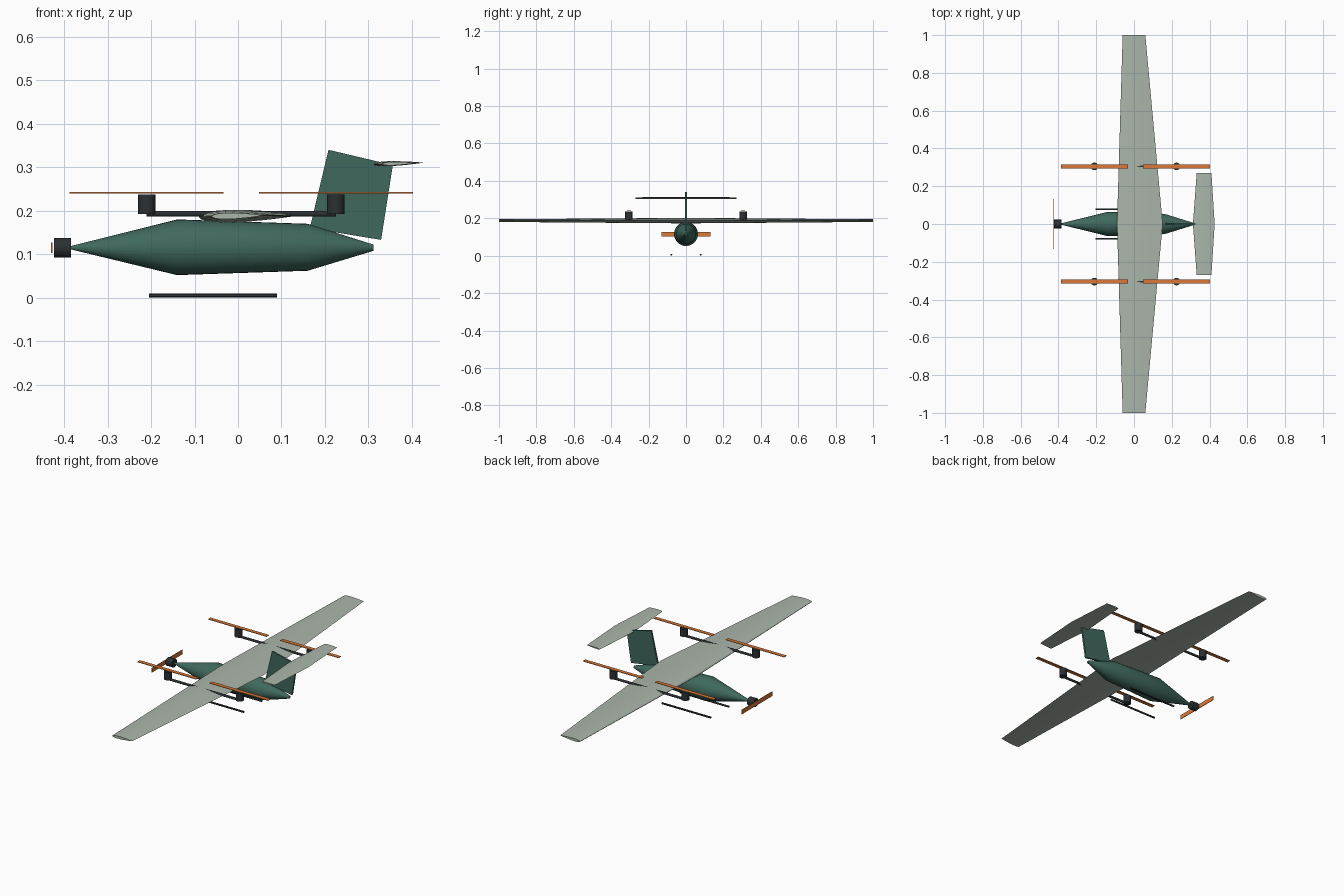
import bpy, bmesh, math
from mathutils import Matrix, Vector

if "Cube" in bpy.data.objects:
    bpy.data.objects.remove(bpy.data.objects["Cube"])


def material(name, rgb):
    m = bpy.data.materials.new(name)
    m.diffuse_color = (*rgb, 1)
    m.use_nodes = True
    m.node_tree.nodes["Principled BSDF"].inputs["Base Color"].default_value = m.diffuse_color
    return m


GREEN = material("green", (0.05, 0.14, 0.11))
PALE = material("pale_grey", (0.41, 0.47, 0.41))
ORANGE = material("orange", (0.70, 0.19, 0.04))
DARK = material("dark", (0.025, 0.03, 0.033))


def finish(name, bm, mat, smooth=True):
    bmesh.ops.recalc_face_normals(bm, faces=bm.faces)
    me = bpy.data.meshes.new(name)
    bm.to_mesh(me)
    bm.free()
    me.materials.append(mat)
    ob = bpy.data.objects.new(name, me)
    bpy.context.collection.objects.link(ob)
    if smooth:
        bpy.ops.object.select_all(action='DESELECT')
        ob.select_set(True)
        bpy.context.view_layer.objects.active = ob
        bpy.ops.object.shade_smooth_by_angle(angle=math.radians(30))
    return ob


def loft(name, rings, mat, smooth=True):
    bm = bmesh.new()
    rows = [[bm.verts.new(p) for p in r] for r in rings]
    n = len(rows[0])
    for a, b in zip(rows, rows[1:]):
        for i in range(n):
            j = (i + 1) % n
            bm.faces.new((a[i], a[j], b[j], b[i]))
    bm.faces.new(rows[0])
    bm.faces.new(rows[-1][::-1])
    return finish(name, bm, mat, smooth)


def cylinder(name, a, b, r, mat, sides=24):
    a, b = Vector(a), Vector(b)
    d = b - a
    bm = bmesh.new()
    rot = d.to_track_quat('Z', 'Y').to_matrix().to_4x4()
    bmesh.ops.create_cone(bm, cap_ends=True, segments=sides, radius1=r, radius2=r,
                          depth=d.length, matrix=Matrix.Translation((a + b) / 2) @ rot)
    return finish(name, bm, mat)


def box(name, centre, size, mat):
    bm = bmesh.new()
    bmesh.ops.create_cube(bm, size=1, matrix=Matrix.Translation(centre) @ Matrix.Diagonal((*size, 1)))
    return finish(name, bm, mat, False)


def airfoil(x0, x1, y, z, thick, tilt, n=12):
    # symmetric section running along the top and back along the bottom
    def half(t):
        return 5 * thick * (0.2969 * math.sqrt(t) - 0.126 * t - 0.3516 * t**2
                            + 0.2843 * t**3 - 0.1036 * t**4)
    ts = [(1 - math.cos(math.pi * i / n)) / 2 for i in range(n + 1)]
    pts = [(t, half(t)) for t in ts[:-1]] + [(1, 0)] + [(t, -half(t)) for t in ts[-2:0:-1]]
    c = x1 - x0
    return [(x0 + c * t, y, z + c * (h + (t - 0.4) * tilt)) for t, h in pts]


# Fuselage: round tapered body along x
stations = [(-0.388, 0.115, 0.003), (-0.14, 0.116, 0.064), (0.16, 0.116, 0.054), (0.312, 0.115, 0.007)]
loft("fuselage", [[(x, r * math.cos(a), z + r * math.sin(a))
                   for a in (math.tau * i / 32 for i in range(32))]
                  for x, z, r in stations], GREEN)

# Main wing and tailplane
loft("wing", [airfoil(-0.06, 0.06, -1, 0.188, 0.12, 0.02),
              airfoil(-0.09, 0.152, 0, 0.188, 0.12, 0.02),
              airfoil(-0.06, 0.06, 1, 0.188, 0.12, 0.02)], PALE)
loft("tailplane", [airfoil(0.332, 0.41, -0.27, 0.3085, 0.10, 0.03),
                   airfoil(0.312, 0.427, 0, 0.3085, 0.10, 0.03),
                   airfoil(0.332, 0.41, 0.27, 0.3085, 0.10, 0.03)], PALE)

# Swept vertical fin
outline = [(0.165, 0.160), (0.329, 0.133), (0.356, 0.305), (0.208, 0.340)]
loft("tail_fin", [[(x, y, z) for x, z in outline] for y in (-0.005, 0.005)], GREEN, False)

# Nose motor and propeller
cylinder("nose_motor", (-0.423, 0, 0.115), (-0.384, 0, 0.115), 0.0225, DARK)
box("nose_propeller", (-0.428, 0, 0.115), (0.003, 0.264, 0.024), ORANGE)

# Lift booms with rotors, and landing skids, on both sides
for side, s in (("right", -1), ("left", 1)):
    y = 0.305 * s
    cylinder(side + "_boom", (-0.21, y, 0.193), (0.225, y, 0.193), 0.0065, DARK, 16)
    for end, x in (("front", -0.21), ("rear", 0.225)):
        cylinder(f"{side}_{end}_lift_motor", (x, y, 0.193), (x, y, 0.237), 0.02, DARK)
        box(f"{side}_{end}_rotor", (x, y, 0.2415), (0.354, 0.021, 0.003), ORANGE)
    cylinder(side + "_skid", (-0.205, 0.078 * s, 0.005), (0.09, 0.078 * s, 0.005), 0.005, DARK, 12)
